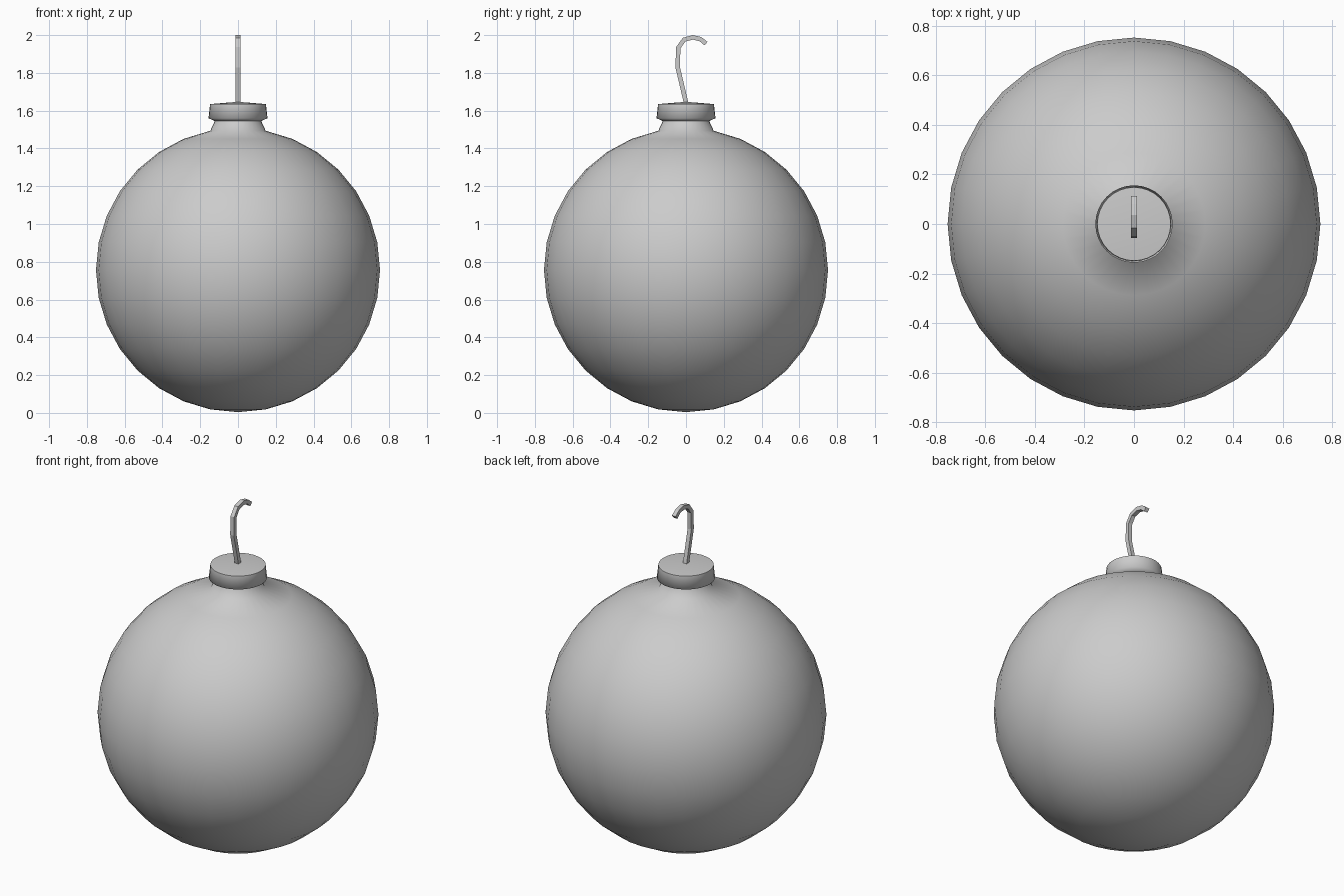
import bpy, bmesh, math
from mathutils import Vector

if "Cube" in bpy.data.objects:
    bpy.data.objects.remove(bpy.data.objects["Cube"])

SIDES = 32
R, CZ = 0.752, 0.756


def make_object(name, bm):
    bmesh.ops.remove_doubles(bm, verts=bm.verts, dist=1e-5)
    bmesh.ops.recalc_face_normals(bm, faces=bm.faces)
    mesh = bpy.data.meshes.new(name)
    bm.to_mesh(mesh)
    bm.free()
    ob = bpy.data.objects.new(name, mesh)
    bpy.context.collection.objects.link(ob)
    return ob


def smooth(ob, degrees):
    bpy.ops.object.select_all(action='DESELECT')
    ob.select_set(True)
    bpy.context.view_layer.objects.active = ob
    bpy.ops.object.shade_smooth_by_angle(angle=math.radians(degrees))


def lathe(name, profile):
    bm = bmesh.new()
    verts = [bm.verts.new((r, 0, z)) for r, z in profile]
    edges = [bm.edges.new(p) for p in zip(verts, verts[1:])]
    bmesh.ops.spin(bm, geom=verts + edges, cent=(0, 0, 0), axis=(0, 0, 1),
                   angle=math.tau, steps=SIDES)
    return make_object(name, bm)


# Round ball, its top ring drawn up into a short neck
ball = [(R * math.sin(math.pi * i / 16), CZ - R * math.cos(math.pi * i / 16))
        for i in range(16)]
ball[0] = (0, CZ - R)
neck_top = (0.123, 1.545)
smooth(lathe("ball", ball + [neck_top]), 75)

# Cap with overhanging lip and slightly domed top
smooth(lathe("cap", [neck_top, (0.156, 1.56), (0.148, 1.635), (0, 1.647)]), 75)

# Square wire hook swept along a path in the y-z plane
path = [Vector((0, y, z)) for y, z in
        [(0.003, 1.63), (-0.044, 1.83), (-0.041, 1.933), (-0.010, 1.976),
         (0.036, 1.988), (0.076, 1.979), (0.106, 1.955)]]
half = 0.012
bm = bmesh.new()
rings = []
for i, p in enumerate(path):
    t_in = (p - path[max(i - 1, 0)]).normalized()
    t_out = (path[min(i + 1, len(path) - 1)] - p).normalized()
    t = (t_in + t_out).normalized()
    side, up = Vector((half, 0, 0)), Vector((0, -t.z, t.y)) * half
    rings.append([bm.verts.new(p + a * side + b * up)
                  for a, b in ((-1, -1), (1, -1), (1, 1), (-1, 1))])
for a, b in zip(rings, rings[1:]):
    for j in range(4):
        k = (j + 1) % 4
        bm.faces.new((a[j], a[k], b[k], b[j]))
bm.faces.new(rings[0])
bm.faces.new(rings[-1])
make_object("hook", bm)
